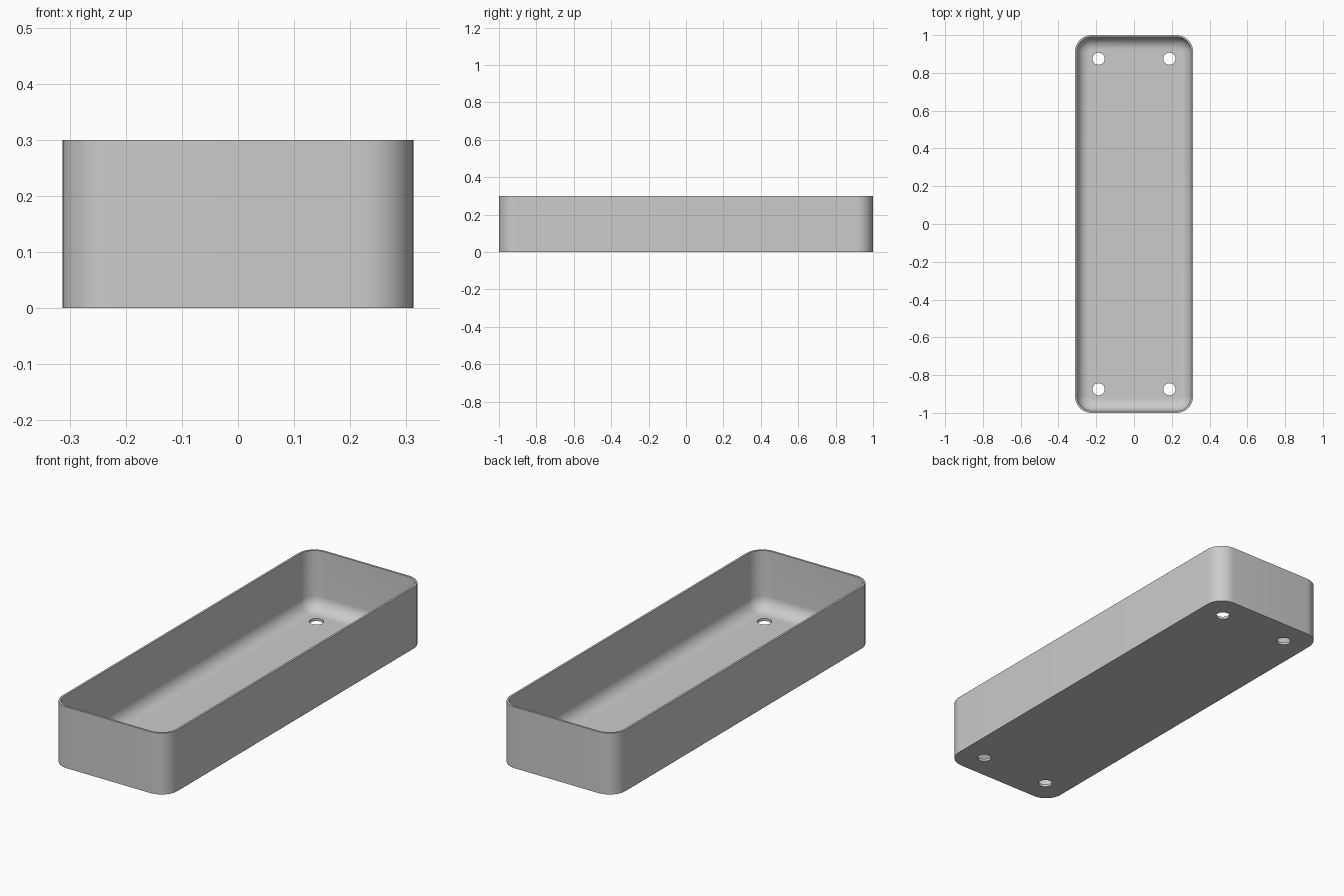
import bpy, bmesh, math

cube = bpy.data.objects.get("Cube")
if cube:
    bpy.data.objects.remove(cube, do_unlink=True)

HALF_X, HALF_Y, HEIGHT = 0.3125, 1.0, 0.3
CORNER, WALL, FLOOR, FILLET = 0.0875, 0.01, 0.0125, 0.065
HOLE_X, HOLE_Y, HOLE_R = 0.1875, 0.875, 0.032
STEPS = 12

grey = bpy.data.materials.new("light grey")
grey.use_nodes = True
grey.diffuse_color = (0.6, 0.6, 0.6, 1)
grey.node_tree.nodes["Principled BSDF"].inputs["Base Color"].default_value = (0.6, 0.6, 0.6, 1)

bm = bmesh.new()


def rounded_ring(inset, z):
    """Rounded rectangle of vertices, inset from the outer wall."""
    r = CORNER - inset
    verts = []
    for quarter, (sx, sy) in enumerate([(1, 1), (-1, 1), (-1, -1), (1, -1)]):
        for i in range(STEPS + 1):
            a = (quarter + i / STEPS) * math.pi / 2
            verts.append(bm.verts.new((sx * (HALF_X - CORNER) + r * math.cos(a),
                                       sy * (HALF_Y - CORNER) + r * math.sin(a), z)))
    return verts


def circle_ring(x, y, z, n=32):
    return [bm.verts.new((x + HOLE_R * math.cos(2 * math.pi * i / n),
                          y + HOLE_R * math.sin(2 * math.pi * i / n), z)) for i in range(n)]


def bridge(a, b):
    for i in range(len(a)):
        j = (i + 1) % len(a)
        bm.faces.new((a[i], a[j], b[j], b[i]))


def fill(loops):
    """Flat sheet bounded by the first loop, with the others as holes."""
    edges = []
    for loop in loops:
        for i in range(len(loop)):
            pair = (loop[i - 1], loop[i])
            edges.append(bm.edges.get(pair) or bm.edges.new(pair))
    bmesh.ops.triangle_fill(bm, edges=edges, use_beauty=True, use_dissolve=False)


# Skin from the base, up the outside, over the rim and down the rounded inside
profile = [(0, 0), (0, HEIGHT), (WALL, HEIGHT)]
for i in range(STEPS + 1):
    a = i / STEPS * math.pi / 2
    profile.append((WALL + FILLET * (1 - math.cos(a)), FLOOR + FILLET * (1 - math.sin(a))))
rings = [rounded_ring(*p) for p in profile]
for low, high in zip(rings, rings[1:]):
    bridge(low, high)

# Four drain holes through the floor
under, over = [], []
for sx in (-1, 1):
    for sy in (-1, 1):
        under.append(circle_ring(sx * HOLE_X, sy * HOLE_Y, 0))
        over.append(circle_ring(sx * HOLE_X, sy * HOLE_Y, FLOOR))
        bridge(under[-1], over[-1])

# Underside and floor sheets
fill([rings[0]] + under)
fill([rings[-1]] + over)
bmesh.ops.recalc_face_normals(bm, faces=bm.faces[:])

mesh = bpy.data.meshes.new("tray")
bm.to_mesh(mesh)
bm.free()
mesh.materials.append(grey)
tray = bpy.data.objects.new("tray", mesh)
bpy.context.collection.objects.link(tray)
bpy.context.view_layer.objects.active = tray
tray.select_set(True)
bpy.ops.object.shade_smooth_by_angle(angle=math.radians(35))
